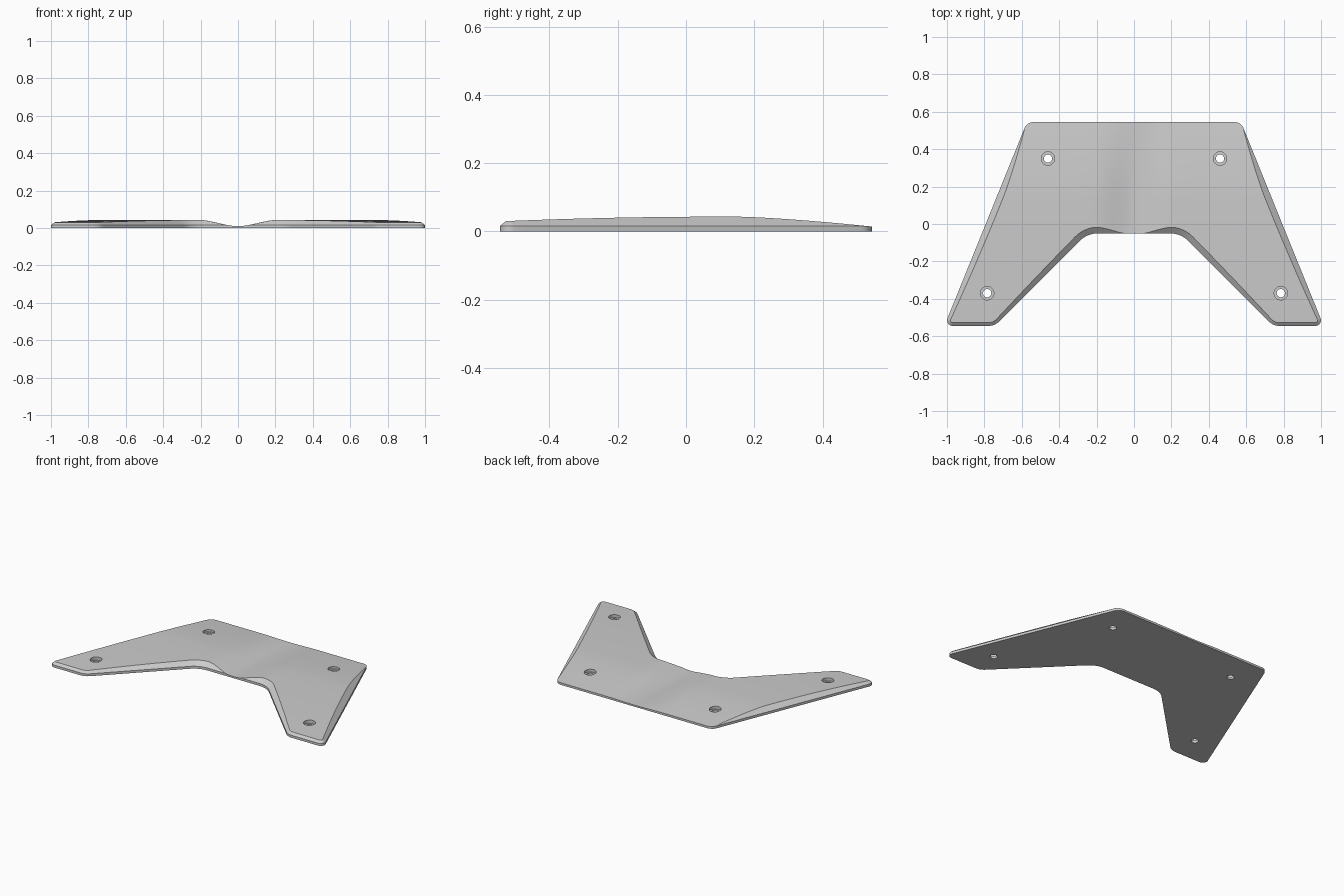
import bpy, bmesh, math
from mathutils import Vector

if "Cube" in bpy.data.objects:
    bpy.data.objects.remove(bpy.data.objects["Cube"], do_unlink=True)

WALL = 0.016       # height of the upright rim
SLOPE = 0.8        # steepness of the bevel above the rim
HOLES = [(0.46, 0.35), (0.785, -0.37), (-0.46, 0.35), (-0.785, -0.37)]


def top_height(p):
    """Crowned top that falls to the back and has a valley down the middle."""
    if p.y > 0.15:
        crown = 0.043 - 0.029 * ((p.y - 0.15) / 0.395) ** 1.4
    else:
        crown = 0.043 - 0.014 * (max(0.1 - p.y, 0) / 0.65) ** 2
    t = min(abs(p.x) / 0.21, 1)
    return 0.01 + (crown - 0.01) * t * t * (3 - 2 * t)


def rounded(a, p, b, r, n=8):
    """Arc of radius r that rounds the corner p between a and b."""
    u, v = (a - p).normalized(), (b - p).normalized()
    half = math.acos(u.dot(v)) / 2
    centre = p + (u + v).normalized() * r / math.sin(half)
    reach = r / math.tan(half)
    s, e = p + u * reach - centre, p + v * reach - centre
    start = math.atan2(s.y, s.x)
    turn = math.remainder(math.atan2(e.y, e.x) - start, math.tau)
    angles = [start + turn * i / n for i in range(n + 1)]
    return [centre + r * Vector((math.cos(t), math.sin(t))) for t in angles]


def outline():
    corners = [(0, 0.545), (0.572, 0.545), (1.014, -0.545),
               (0.745, -0.545), (0.25, -0.05), (0, -0.05)]
    radii = [0.05, 0.03, 0.08, 0.14]
    c = [Vector(p) for p in corners]
    path = [c[0]]
    for i, r in enumerate(radii):
        path += rounded(c[i], c[i + 1], c[i + 2], r)
    path.append(c[-1])
    half = [path[0]]
    for a, b in zip(path, path[1:]):
        n = max(1, math.ceil((b - a).length / 0.035))
        half += [a.lerp(b, k / n) for k in range(1, n + 1)]
    return half + [Vector((-p.x, p.y)) for p in reversed(half[1:-1])]


def ring(bm, points, height):
    return [bm.verts.new((p.x, p.y, height(p))) for p in points]


def bridge(bm, a, b):
    for i in range(len(a)):
        j = (i + 1) % len(a)
        bm.faces.new((a[i], a[j], b[j], b[i]))


def fill(bm, loops):
    edges = []
    for loop in loops:
        for i, v in enumerate(loop):
            w = loop[(i + 1) % len(loop)]
            edges.append(bm.edges.get((v, w)) or bm.edges.new((v, w)))
    made = bmesh.ops.triangle_fill(bm, edges=edges, use_beauty=True, normal=(0, 0, 1))
    return [f for f in made["geom"] if isinstance(f, bmesh.types.BMFace)]


def circle(x, y, r, n=28):
    return [Vector((x + r * math.cos(math.tau * i / n), y + r * math.sin(math.tau * i / n)))
            for i in range(n)]


bm = bmesh.new()

# Rim and bevel: the bevel runs in until it meets the top surface
outer = outline()
inner = []
for i, p in enumerate(outer):
    along = (outer[(i + 1) % len(outer)] - outer[i - 1]).normalized()
    inward = Vector((along.y, -along.x))
    q = p
    for _ in range(6):
        q = p + inward * max((top_height(q) - WALL) / SLOPE, 0.0015)
    inner.append(q)
base = ring(bm, outer, lambda p: 0)
rim = ring(bm, outer, lambda p: min(WALL, top_height(p)))
crease = ring(bm, inner, lambda p: 0.03)
bridge(bm, base, rim)
bridge(bm, rim, crease)

# Counterbored screw holes
top_loops, base_loops = [crease], [base]
for x, y in HOLES:
    wide, narrow = circle(x, y, 0.036), circle(x, y, 0.022)
    mouth = ring(bm, wide, lambda p: 0.03)
    seat = ring(bm, wide, lambda p: 0.015)
    bore = ring(bm, narrow, lambda p: 0.015)
    exit_loop = ring(bm, narrow, lambda p: 0)
    for a, b in ((mouth, seat), (seat, bore), (bore, exit_loop)):
        bridge(bm, a, b)
    top_loops.append(mouth)
    base_loops.append(exit_loop)

# Flat underside, and top skin sliced finely enough to follow the surface
fill(bm, base_loops)
skin = set(fill(bm, top_loops))
cuts = [((i * 0.021, 0, 0), (1, 0, 0)) for i in range(-10, 11)]
cuts += [((0, i * 0.04 + 0.01, 0), (0, 1, 0)) for i in range(-13, 14)]
for f in bm.faces:
    f.tag = f in skin
for co, no in cuts:
    faces = [f for f in bm.faces if f.tag]
    geom = set(faces)
    for f in faces:
        geom.update(f.edges)
        geom.update(f.verts)
    bmesh.ops.bisect_plane(bm, geom=list(geom), dist=1e-5, plane_co=co, plane_no=no)
    # Slices of the skin are the level faces at its starting height
    for f in bm.faces:
        f.tag = all(abs(v.co.z - 0.03) < 1e-6 for v in f.verts)
for v in {v for f in bm.faces if f.tag for v in f.verts}:
    v.co.z = top_height(v.co)
bmesh.ops.triangulate(bm, faces=[f for f in bm.faces if len(f.verts) > 4])
bmesh.ops.recalc_face_normals(bm, faces=bm.faces)

mesh = bpy.data.meshes.new("mounting_plate")
bm.to_mesh(mesh)
bm.free()
plate = bpy.data.objects.new("mounting_plate", mesh)
bpy.context.collection.objects.link(plate)

# Plain grey finish
grey = bpy.data.materials.new("plain_grey")
grey.use_nodes = True
colour = (0.604, 0.604, 0.604, 1)
grey.diffuse_color = colour
grey.node_tree.nodes["Principled BSDF"].inputs["Base Color"].default_value = colour
mesh.materials.append(grey)

bpy.context.view_layer.objects.active = plate
plate.select_set(True)
bpy.ops.object.shade_smooth_by_angle(angle=math.radians(22))
